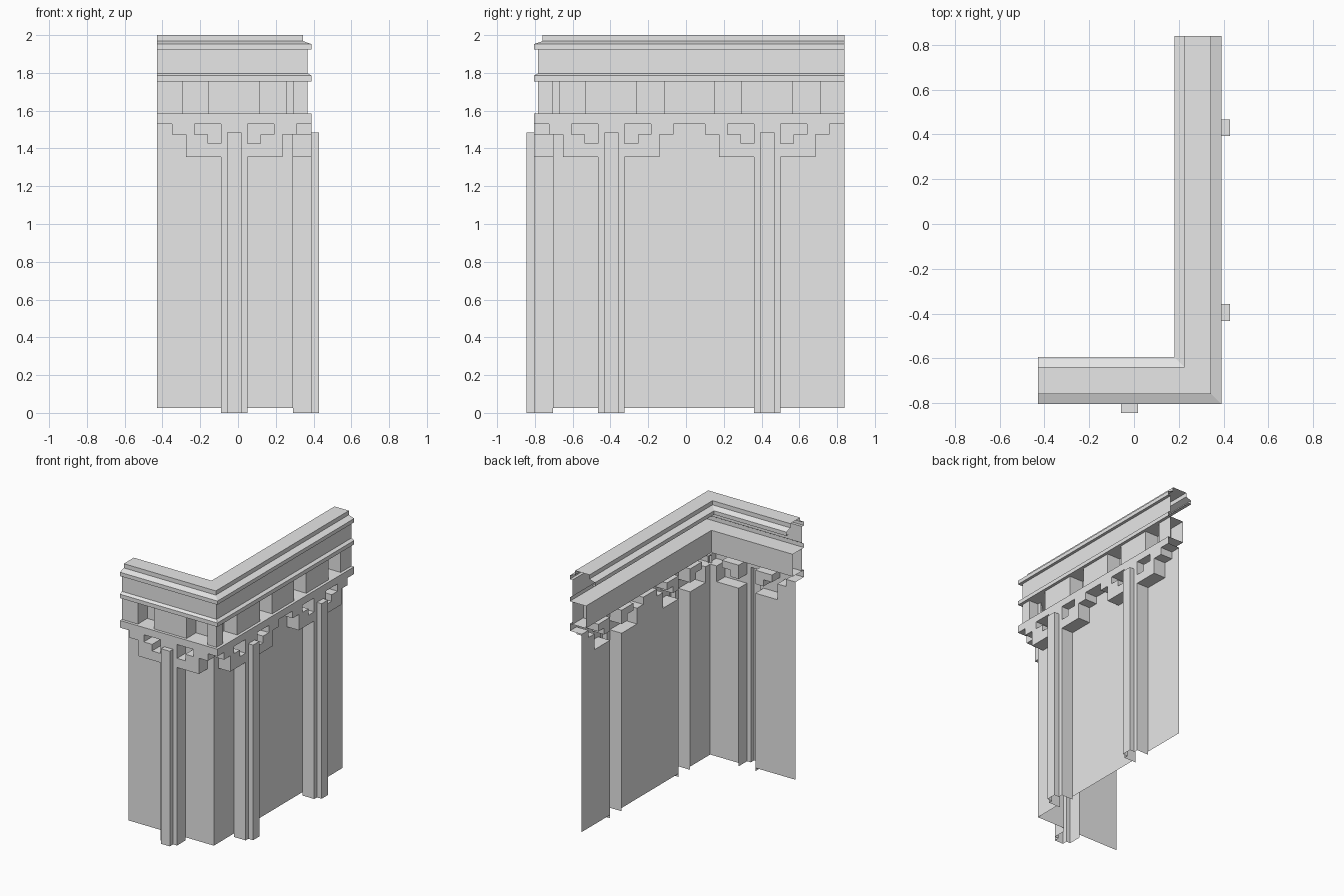
import bpy
import bmesh

if "Cube" in bpy.data.objects:
    bpy.data.objects.remove(bpy.data.objects["Cube"], do_unlink=True)

stone = bpy.data.materials.new("pale_grey_stone")
stone.use_nodes = True
GREY = (0.8, 0.8, 0.8, 1)
stone.diffuse_color = GREY
stone.node_tree.nodes["Principled BSDF"].inputs["Base Color"].default_value = GREY

SHIFT = 0.415              # front plane is y = -(depth + SHIFT)
LEFT_END, BACK_END = -0.43, 0.84
WALL, PLATE, RIB = 0.29, 0.39, 0.43
FRIEZE_BACK, FRIEZE_FACE = 0.255, 0.368


def front(a, d, z):
    return (a, -(d + SHIFT), z)


def side(a, d, z):
    return (d, a, z)


def make_object(name, quads):
    """Join quads into one clean sheet mesh."""
    bm = bmesh.new()
    for q in quads:
        bm.faces.new([bm.verts.new(p) for p in q])
    bmesh.ops.remove_doubles(bm, verts=bm.verts, dist=0.0005)
    bmesh.ops.dissolve_limit(bm, angle_limit=0.01, verts=bm.verts, edges=bm.edges)
    bmesh.ops.recalc_face_normals(bm, faces=bm.faces)
    mesh = bpy.data.meshes.new(name)
    bm.to_mesh(mesh)
    bm.free()
    mesh.materials.append(stone)
    obj = bpy.data.objects.new(name, mesh)
    bpy.context.collection.objects.link(obj)
    return obj


def sweep(name, profile):
    """Carry a (depth, height) profile round the mitred corner."""
    quads = []
    for (d0, z0), (d1, z1) in zip(profile, profile[1:]):
        for place, end in ((front, LEFT_END), (side, BACK_END)):
            c0 = d0 if place is front else -(d0 + SHIFT)
            c1 = d1 if place is front else -(d1 + SHIFT)
            quads.append([place(end, d0, z0), place(c0, d0, z0),
                          place(c1, d1, z1), place(end, d1, z1)])
    make_object(name, quads)


# Cornice cap, architrave moulding and recessed frieze
sweep("cornice", [(0.205, 1.923), (0.18, 1.923), (0.18, 1.952), (0.225, 1.968),
                  (0.225, 2.0), (0.345, 2.0), (0.345, 1.968), (PLATE, 1.952),
                  (PLATE, 1.923), (FRIEZE_FACE, 1.923), (FRIEZE_FACE, 1.798),
                  (PLATE, 1.785), (PLATE, 1.755), (FRIEZE_BACK, 1.755),
                  (FRIEZE_BACK, 1.585), (PLATE, 1.585)])


# Raised frieze blocks
def frieze_blocks(name, place, spans):
    quads = []
    z0, z1 = 1.585, 1.755
    for a0, a1 in spans:
        quads.append([place(a0, FRIEZE_FACE, z0), place(a1, FRIEZE_FACE, z0),
                      place(a1, FRIEZE_FACE, z1), place(a0, FRIEZE_FACE, z1)])
        for a in (a0, a1):
            if a in (LEFT_END, BACK_END, FRIEZE_FACE, -(FRIEZE_FACE + SHIFT)):
                continue
            quads.append([place(a, FRIEZE_BACK, z0), place(a, FRIEZE_FACE, z0),
                          place(a, FRIEZE_FACE, z1), place(a, FRIEZE_BACK, z1)])
    make_object(name, quads)


frieze_blocks("front_frieze_blocks", front,
              [(LEFT_END, -0.295), (-0.16, 0.115), (0.29, FRIEZE_FACE)])
frieze_blocks("side_frieze_blocks", side,
              [(-(FRIEZE_FACE + SHIFT), -0.705), (-0.535, -0.26), (-0.115, 0.15),
               (0.295, 0.565), (0.71, BACK_END)])

# Wall, ribbed pilasters and stepped, pierced brackets as one relief
OFFSETS = (0.0375, 0.07, 0.14, 0.21, 0.255, 0.33)
ROWS = (0, 0.025, 1.355, 1.425, 1.475, 1.485, 1.53, 1.585)


def relief_depth(u, z):
    """Depth at distance u from the nearest pilaster centre."""
    if u < 0.0375 and z < 1.485:
        return RIB
    if u < 0.07:
        return PLATE
    if z < 0.025:
        return None
    if z > 1.53:
        return PLATE
    if (u < 0.14 and z > 1.425) or (u < 0.21 and z > 1.475):
        return WALL
    if (u < 0.255 and z > 1.355) or (u < 0.33 and z > 1.475):
        return PLATE
    return WALL


def relief(name, place, start, end, centres):
    cols = sorted({start, end} | {round(c + s * o, 4) for c in centres
                                  for o in OFFSETS for s in (-1, 1)})
    lo = -(WALL + SHIFT) if place is side else start
    hi = WALL if place is front else end

    def depth(i, j):
        if not (0 <= i < len(cols) - 1 and 0 <= j < len(ROWS) - 1):
            return None
        a = (cols[i] + cols[i + 1]) / 2
        return relief_depth(min(abs(a - c) for c in centres),
                            (ROWS[j] + ROWS[j + 1]) / 2)

    quads = []
    for i in range(len(cols) - 1):
        for j in range(len(ROWS) - 1):
            a0, a1, z0, z1 = cols[i], cols[i + 1], ROWS[j], ROWS[j + 1]
            d, right, above = depth(i, j), depth(i + 1, j), depth(i, j + 1)
            if d is None:
                continue
            # Face of the cell, with the wall stopped at the building corner
            f0, f1 = (max(a0, lo), min(a1, hi)) if d == WALL else (a0, a1)
            if f1 - f0 > 0.001:
                quads.append([place(f0, d, z0), place(f1, d, z0),
                              place(f1, d, z1), place(f0, d, z1)])
            # Returns between neighbouring depths
            if right not in (None, d):
                quads.append([place(a1, d, z0), place(a1, right, z0),
                              place(a1, right, z1), place(a1, d, z1)])
            shared_corner = place is side and i == 0
            if above not in (None, d) and not shared_corner:
                quads.append([place(a0, d, z1), place(a1, d, z1),
                              place(a1, above, z1), place(a0, above, z1)])
            # Pilaster flanks below the foot of the wall
            for near, a in ((depth(i - 1, j), a0), (right, a1)):
                if near is None and d == PLATE and j == 0:
                    quads.append([place(a, WALL, z0), place(a, d, z0),
                                  place(a, d, z1), place(a, WALL, z1)])
    make_object(name, quads)


relief("front_facade", front, LEFT_END, PLATE, [-0.02])
relief("side_facade", side, -(PLATE + SHIFT), BACK_END, [-0.395, 0.43])
